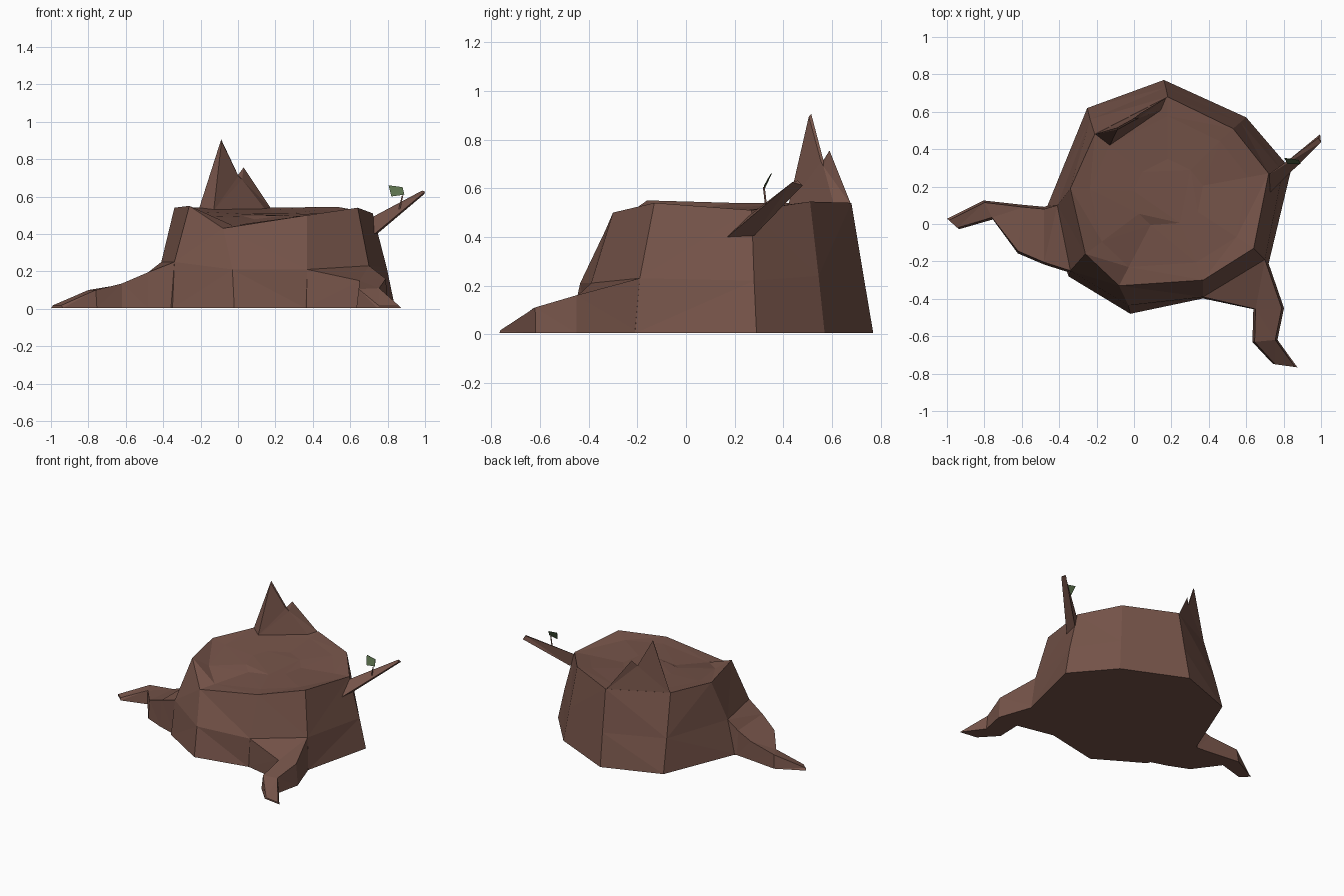
import bpy
import bmesh
from mathutils import Vector

if "Cube" in bpy.data.objects:
    bpy.data.objects.remove(bpy.data.objects["Cube"])


def material(name, rgb):
    m = bpy.data.materials.new(name)
    m.diffuse_color = (*rgb, 1)
    m.use_nodes = True
    m.node_tree.nodes["Principled BSDF"].inputs["Base Color"].default_value = m.diffuse_color
    return m


BARK = material("bark_brown", (0.178, 0.087, 0.066))
LEAF = material("leaf_green", (0.10, 0.155, 0.07))
BASE = 0.004


def loft(name, sections, mat):
    """Join closed sections of equal point count into a flat shaded skin."""
    bm = bmesh.new()
    rings = [[bm.verts.new(p) for p in s] for s in sections]
    n = len(rings[0])
    for a, b in zip(rings, rings[1:]):
        for i in range(n):
            j = (i + 1) % n
            bm.faces.new((a[i], a[j], b[j], b[i]))
    bm.faces.new(rings[0][::-1])
    bm.faces.new(rings[-1])
    bmesh.ops.recalc_face_normals(bm, faces=bm.faces)
    bmesh.ops.triangulate(bm, faces=bm.faces)
    me = bpy.data.meshes.new(name)
    bm.to_mesh(me)
    bm.free()
    me.materials.append(mat)
    ob = bpy.data.objects.new(name, me)
    bpy.context.collection.objects.link(ob)
    return ob


# Trunk: ground outline, flared middle, uneven cut rim, gently dished top
ground = [(-.25, .62), (.16, .77), (.60, .57), (.84, .29), (.72, -.21),
          (.36, -.40), (-.02, -.48), (-.35, -.28), (-.47, .08)]
middle = [(-.235, .56, .24), (.17, .73, .24), (.57, .545, .24), (.795, .28, .22),
          (.70, -.19, .23), (.37, -.39, .21), (-.03, -.435, .21),
          (-.34, -.25, .25), (-.41, .10, .25)]
rim = [(-.21, .48, .54), (.18, .68, .54), (.53, .51, .545), (.72, .27, .51),
       (.64, -.13, .54), (.37, -.30, .50), (-.08, -.33, .43),
       (-.26, -.16, .55), (-.34, .19, .54)]
floor_z = [.53, .53, .53, .51, .515, .495, .445, .49, .52]
cx, cy = .18, .17
core = [(cx + (x - cx) * .8, cy + (y - cy) * .8, z) for (x, y, _), z in zip(rim, floor_z)]
heart = [(cx + (x - cx) * .35, cy + (y - cy) * .35, .5 + (z - .5) * .4)
         for (x, y, _), z in zip(rim, floor_z)]
loft("trunk", [[(x, y, BASE) for x, y in ground], middle, rim, core, heart], BARK)


# Roots: each station gives its two top corners; the sides spread slightly to the ground
def root(name, stations):
    sections = []
    for a, b in stations:
        a, b = Vector(a), Vector(b)
        out = (b - a).normalized() * .012
        low_a, low_b = a - out, b + out
        low_a.z = low_b.z = BASE
        sections.append([low_a, a, b, low_b])
    loft(name, sections, BARK)


root("left_root", [((-.34, -.25, .25), (-.41, .10, .25)),
                   ((-.48, -.205, .195), (-.48, .08, .18)),
                   ((-.62, -.145, .135), (-.59, .09, .135)),
                   ((-.76, .035, .10), (-.80, .115, .10)),
                   ((-.945, -.02, .018), (-.99, .02, .018))])
root("front_root", [((.37, -.39, .21), (.70, -.19, .23)),
                    ((.65, -.455, .15), (.79, -.45, .16)),
                    ((.645, -.63, .105), (.755, -.62, .11)),
                    ((.755, -.75, .015), (.862, -.765, .015))])

# Splintered back wall: outer and inner copies of one jagged profile
outer = [(-.21, .48, .53), (-.09, .515, .905), (0, .565, .715),
         (.03, .59, .755), (.18, .68, .53)]
lining = [(-.13, .42, .525), (-.088, .505, .895), (.002, .555, .71),
          (.022, .565, .69), (.15, .61, .525)]
loft("back_splinter", [outer, lining], BARK)

# Broken side branch, a tapering three sided spike with a blunt tip
loft("branch", [[(.73, .17, .40), (.75, .28, .405), (.70, .25, .48)],
                [(1.0, .437, .625), (.995, .48, .612), (.985, .46, .632)]], BARK)

# Sprout: thin stalk and one flat leaf
r = .004
loft("stalk", [[(x - r, y - r, z), (x + r, y - r, z), (x, y + r, z)]
               for x, y, z in [(.86, .33, .52), (.88, .32, .605)]], BARK)
blade = [(.82, .322, .60), (.89, .32, .61), (.88, .342, .65), (.805, .35, .66)]
loft("leaf", [blade, [(x, y + .003, z) for x, y, z in blade]], LEAF)
